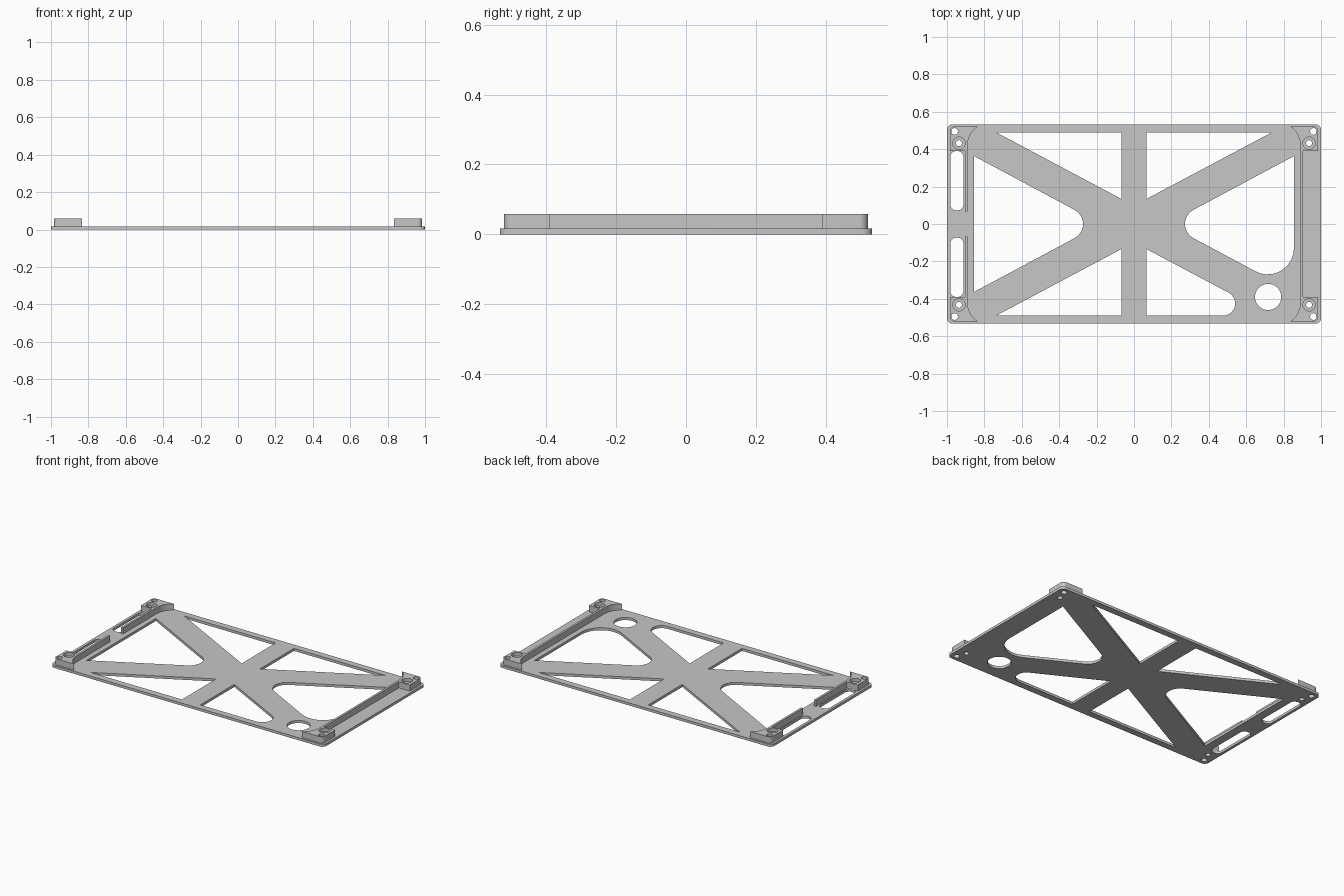
import bpy, bmesh
from math import sin, cos, tan, pi, radians
from mathutils import Vector

cube = bpy.data.objects.get("Cube")
if cube:
    bpy.data.objects.remove(cube, do_unlink=True)

PLATE_TOP, POST_TOP, SEAT_TOP = 0.017, 0.058, 0.036

grey = bpy.data.materials.new("plain_grey")
grey.use_nodes = True
COLOUR = (0.57, 0.57, 0.57, 1)
grey.diffuse_color = COLOUR
grey.node_tree.nodes["Principled BSDF"].inputs["Base Color"].default_value = COLOUR


def circle(x, y, r, n=32):
    return [(x + r * cos(2 * pi * i / n), y + r * sin(2 * pi * i / n)) for i in range(n)]


def rounded(corners, steps=10):
    """Closed outline from (x, y, radius) corners, with true arc fillets."""
    out = []
    for i, (x, y, r) in enumerate(corners):
        p = Vector((x, y))
        if r == 0:
            out.append((x, y))
            continue
        a = (Vector(corners[i - 1][:2]) - p).normalized()
        b = (Vector(corners[(i + 1) % len(corners)][:2]) - p).normalized()
        half = a.angle(b) / 2
        centre = p + (a + b).normalized() * (r / sin(half))
        start = (p + a * (r / tan(half)) - centre).normalized()
        end = (p + b * (r / tan(half)) - centre).normalized()
        sweep = start.angle(end)
        for k in range(steps + 1):
            t = k / steps
            arm = (start * sin((1 - t) * sweep) + end * sin(t * sweep)) / sin(sweep)
            out.append(tuple(centre + arm * r))
    return out


def box(x0, x1, y0, y1, r=0):
    return rounded([(x0, y0, r), (x1, y0, r), (x1, y1, r), (x0, y1, r)])


def slab(name, outlines, z0, z1):
    """Extrude an outline (with any following outlines as holes) from z0 to z1."""
    curve = bpy.data.curves.new(name, "CURVE")
    curve.dimensions = "2D"
    curve.fill_mode = "BOTH"
    curve.extrude = (z1 - z0) / 2
    for pts in outlines:
        s = curve.splines.new("POLY")
        s.points.add(len(pts) - 1)
        for sp, (x, y) in zip(s.points, pts):
            sp.co = (x, y, 0, 1)
        s.use_cyclic_u = True
    ob = bpy.data.objects.new(name, curve)
    ob.location.z = (z0 + z1) / 2
    bpy.context.collection.objects.link(ob)
    bpy.ops.object.select_all(action="DESELECT")
    ob.select_set(True)
    bpy.context.view_layer.objects.active = ob
    bpy.ops.object.convert(target="MESH")
    ob = bpy.context.object
    bm = bmesh.new()
    bm.from_mesh(ob.data)
    bmesh.ops.remove_doubles(bm, verts=bm.verts, dist=0.0001)
    bmesh.ops.recalc_face_normals(bm, faces=bm.faces)
    bm.to_mesh(ob.data)
    bm.free()
    ob.data.materials.clear()
    ob.data.materials.append(grey)
    bpy.ops.object.shade_smooth_by_angle(angle=radians(30))


CORNERS = [(sx, sy) for sx in (-1, 1) for sy in (-1, 1)]
BORE, PIN = (0.936, 0.432), (0.959, 0.495)

# Base plate: large windows between the diagonal braces
holes = [
    rounded([(-0.855, 0.363, 0), (-0.855, -0.363, 0), (-0.176, 0, 0.086)]),
    rounded([(0.855, 0.363, 0), (0.855, -0.363, 0.14), (0.176, 0, 0.086)]),
    rounded([(0.067, -0.49, 0), (0.737, -0.49, 0.065), (0.067, -0.134, 0)]),
    circle(0.717, -0.39, 0.07, 48),
]
for sx, sy in CORNERS:
    if (sx, sy) != (1, -1):
        holes.append([(sx * 0.737, sy * 0.49), (sx * 0.067, sy * 0.49), (sx * 0.067, sy * 0.134)])
    # Corner screw holes
    holes.append(circle(sx * BORE[0], sy * BORE[1], 0.016))
    holes.append(circle(sx * PIN[0], sy * PIN[1], 0.018))
# Side slots
for y0, y1 in ((0.073, 0.39), (-0.39, -0.073)):
    holes.append(box(-0.982, -0.912, y0, y1, 0.032))
slab("base_plate", [box(-1, 1, -0.533, 0.533, 0.03)] + holes, 0, PLATE_TOP)

# Corner posts with a concave inner side, two holes and a recessed screw seat
post = rounded([(0.89, 0.39, 0), (0.985, 0.39, 0), (0.985, 0.521, 0.025), (0.835, 0.521, 0)])
post += [(0.77 + 0.12 * cos(a), 0.42 + 0.12 * sin(a))
         for a in (radians(56 * (1 - k / 10)) for k in range(1, 11))]
for sx, sy in CORNERS:
    side = ("back_" if sy > 0 else "front_") + ("left_" if sx > 0 else "right_")
    bore = (sx * BORE[0], sy * BORE[1])
    slab(side + "post", [[(sx * x, sy * y) for x, y in post],
                         circle(*bore, 0.033), circle(sx * PIN[0], sy * PIN[1], 0.018)],
         PLATE_TOP, POST_TOP)
    slab(side + "screw_seat", [circle(*bore, 0.033), circle(*bore, 0.016)], PLATE_TOP, SEAT_TOP)

# Upright ribs between the posts
slab("left_rib", [box(0.89, 0.904, -0.39, 0.39)], PLATE_TOP, POST_TOP)
slab("back_right_rib", [box(-0.904, -0.89, 0.067, 0.39)], PLATE_TOP, POST_TOP)
slab("front_right_rib", [box(-0.904, -0.89, -0.39, -0.067)], PLATE_TOP, POST_TOP)
